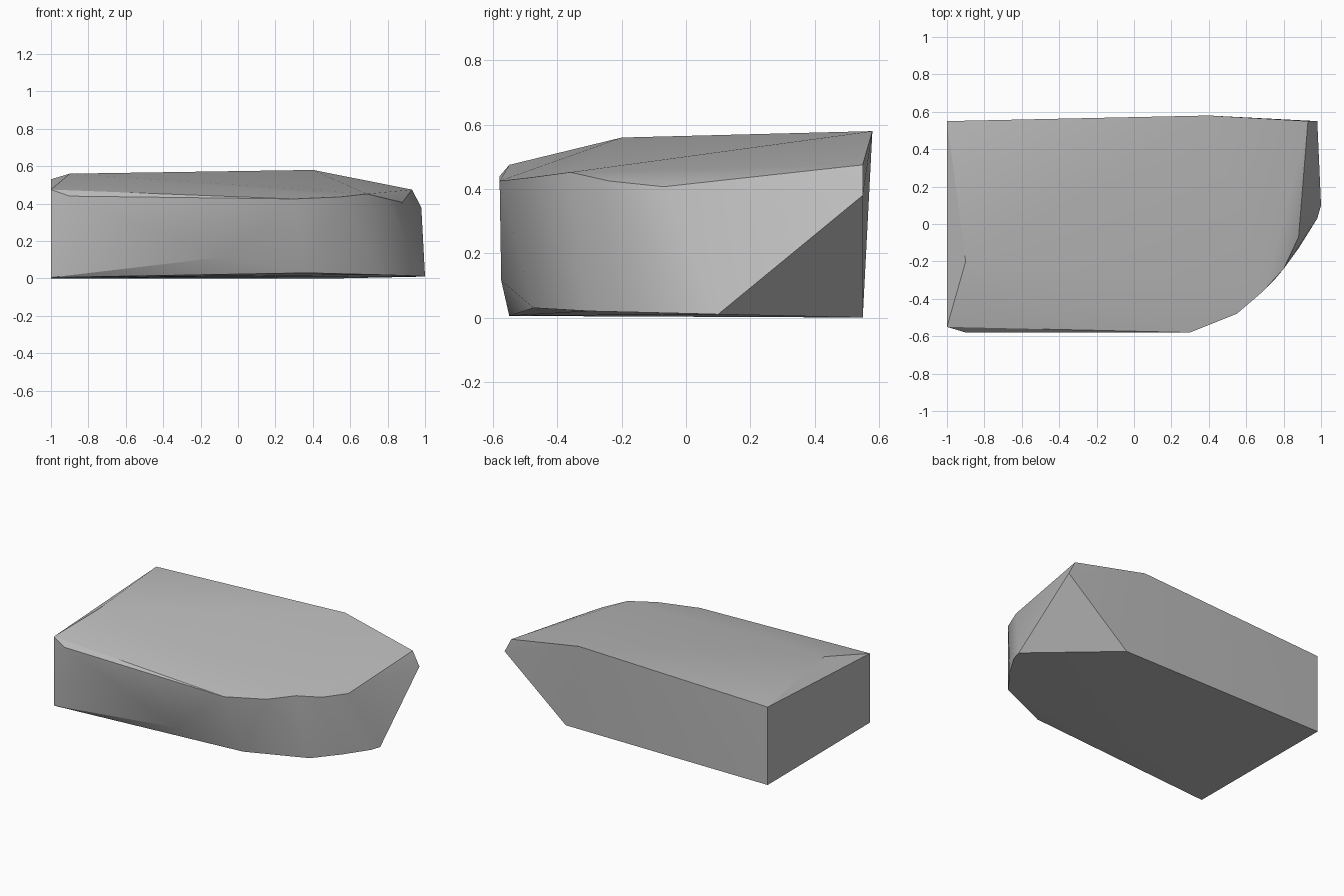
import bpy
import bmesh
import math

# Remove the default cube only
default_cube = bpy.data.objects.get("Cube")
if default_cube:
    bpy.data.objects.remove(default_cube, do_unlink=True)


def make_material(name, colour):
    """Create a plain material with matching viewport and render colour."""
    material = bpy.data.materials.new(name)
    material.use_nodes = True
    material.diffuse_color = colour
    shader = material.node_tree.nodes["Principled BSDF"]
    shader.inputs["Base Color"].default_value = colour
    shader.inputs["Roughness"].default_value = 0.8
    return material


def build_hull(name, outlines, material):
    """Wrap a convex skin around the given outlines."""
    mesh = bpy.data.meshes.new(name)
    bm = bmesh.new()
    for outline in outlines:
        for point in outline:
            bm.verts.new(point)
    result = bmesh.ops.convex_hull(bm, input=bm.verts[:])
    loose = set(result["geom_interior"]) | set(result["geom_unused"])
    loose_verts = [item for item in loose if isinstance(item, bmesh.types.BMVert)]
    bmesh.ops.delete(bm, geom=loose_verts, context="VERTS")
    bmesh.ops.recalc_face_normals(bm, faces=bm.faces[:])
    bm.to_mesh(mesh)
    bm.free()
    mesh.materials.append(material)
    body = bpy.data.objects.new(name, mesh)
    bpy.context.collection.objects.link(body)
    return body


# Base outline, with a rounded front corner
base = [
    (-1, .55, 0), (-1, -.55, .005), (.37, -.475, .03),
    (.75, -.3, .02), (.88, -.13, .016), (.98, .03, .012),
    (1, .1, .01), (.52, .55, 0),
]

# Low bulge on the front wall
bulge = [(-.07, -.575, .115)]

# Rim where the walls meet the top
rim = [
    (-1, .55, .53), (-1, -.55, .475), (-.9, -.58, .44),
    (.3, -.58, .425), (.55, -.48, .436), (.69, -.36, .452),
    (.8, -.24, .425), (.88, -.07, .407), (.98, .55, .38),
    (.93, .55, .475),
]

# Raised points of the sloping top
crown = [(-.9, -.2, .56), (.4, .58, .58)]

grey = make_material("plain grey", (.5, .5, .5, 1))
body = build_hull("faceted_block", [base, bulge, rim, crown], grey)

# Smooth the rounded corner and keep the strong edges sharp
bpy.ops.object.select_all(action="DESELECT")
body.select_set(True)
bpy.context.view_layer.objects.active = body
bpy.ops.object.shade_smooth_by_angle(angle=math.radians(30))
